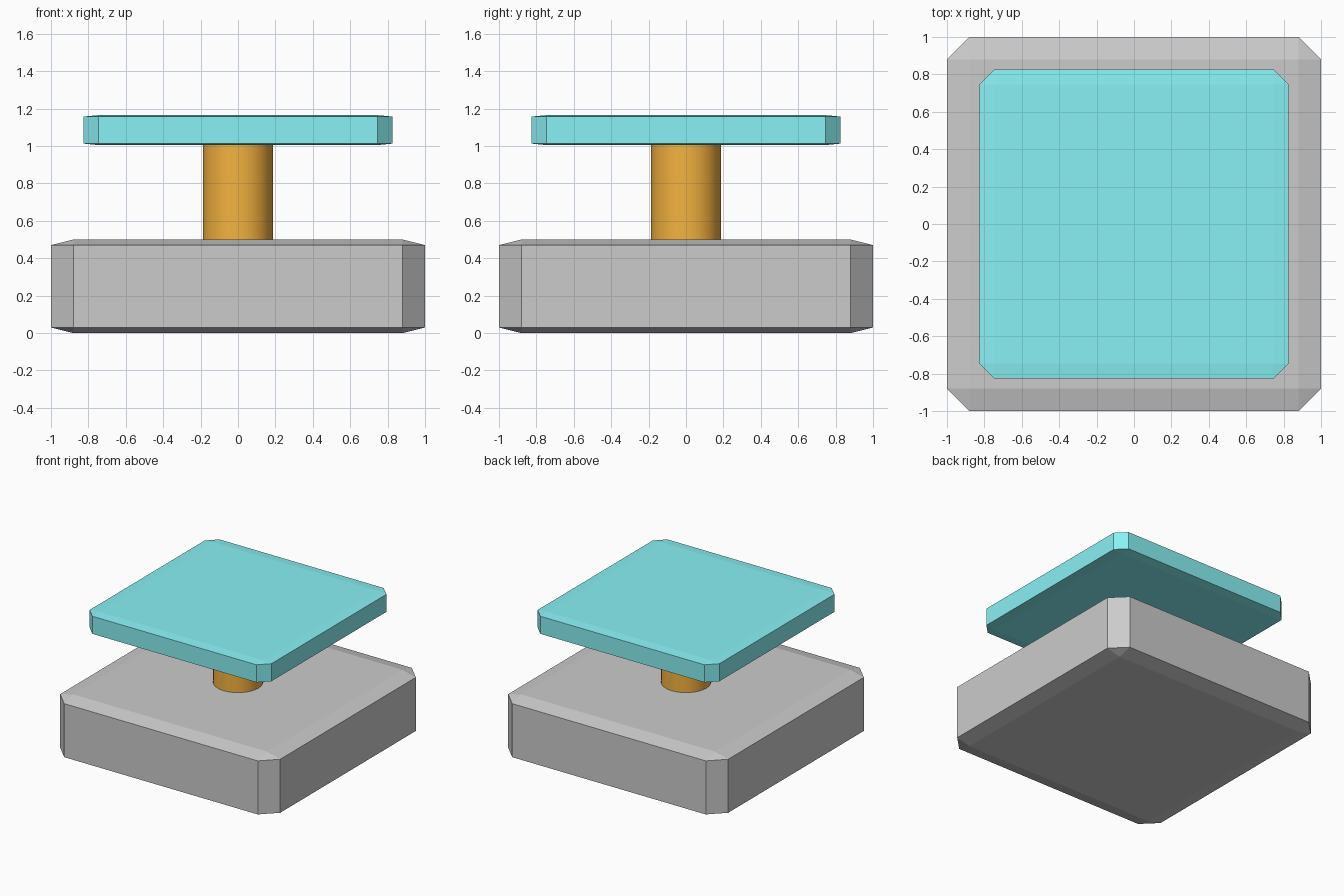
import bpy

if "Cube" in bpy.data.objects:
    bpy.data.objects.remove(bpy.data.objects["Cube"])


def material(name, color):
    mat = bpy.data.materials.new(name)
    mat.diffuse_color = color
    mat.use_nodes = True
    mat.node_tree.nodes["Principled BSDF"].inputs["Base Color"].default_value = mat.diffuse_color
    return mat


def chamfered_slab(name, side, z0, z1, bevel, mat=None):
    # the scale squashes the chamfer vertically along with the cube
    bpy.ops.mesh.primitive_cube_add(size=side, location=(0, 0, (z0 + z1) / 2))
    ob = bpy.context.object
    ob.name = name
    ob.scale.z = (z1 - z0) / side
    mod = ob.modifiers.new("chamfer", 'BEVEL')
    mod.width = bevel
    mod.segments = 1
    if mat:
        ob.data.materials.append(mat)
    return ob


# Heavy base block
chamfered_slab("base", 2.0, 0.0, 0.5, 0.12)

# Round post between base and plate
bpy.ops.mesh.primitive_cylinder_add(vertices=32, radius=0.186, depth=0.56,
                                    location=(0, 0, 0.76))
post = bpy.context.object
post.name = "post"
post.data.materials.append(material("orange", (0.9, 0.45, 0.05, 1)))
bpy.ops.object.shade_smooth_by_angle()

# Thin square top plate
chamfered_slab("top_plate", 1.652, 1.005, 1.165, 0.08,
               material("teal", (0.25, 0.88, 0.91, 1)))
